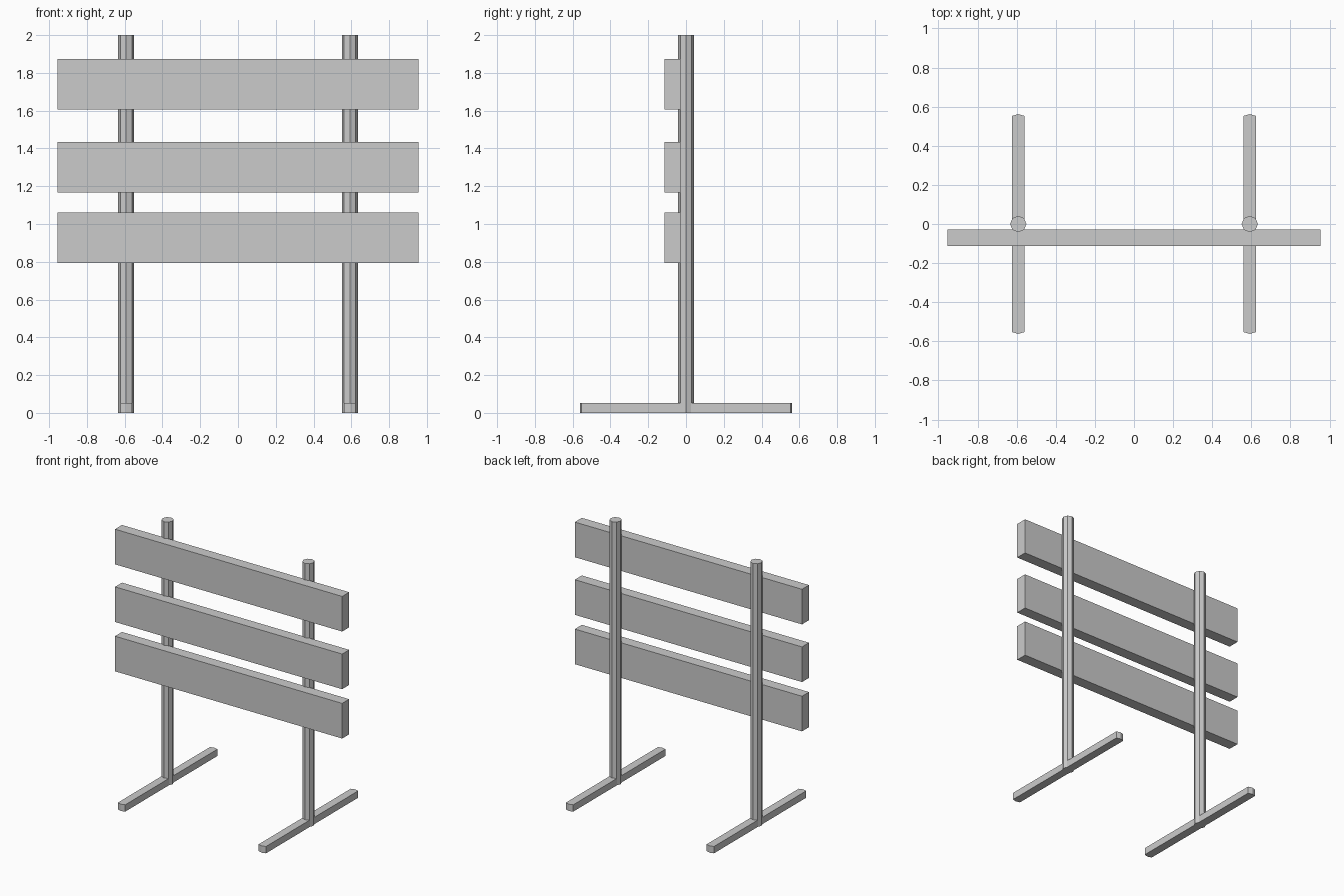
import bpy, bmesh, math

if "Cube" in bpy.data.objects:
    bpy.data.objects.remove(bpy.data.objects["Cube"])


def prism(name, outline, z0, z1):
    """Extrude a flat xy outline from z0 up to z1."""
    bm = bmesh.new()
    face = bm.faces.new([bm.verts.new((x, y, z0)) for x, y in outline])
    top = bmesh.ops.extrude_face_region(bm, geom=[face])
    verts = [g for g in top["geom"] if isinstance(g, bmesh.types.BMVert)]
    bmesh.ops.translate(bm, verts=verts, vec=(0, 0, z1 - z0))
    bmesh.ops.recalc_face_normals(bm, faces=bm.faces)
    mesh = bpy.data.meshes.new(name)
    bm.to_mesh(mesh)
    bm.free()
    obj = bpy.data.objects.new(name, mesh)
    bpy.context.collection.objects.link(obj)
    return obj


POST_X, POST_R = 0.592, 0.042
FOOT_W, FOOT_L, FOOT_TIP = 0.031, 0.553, 0.562

octagon = [(POST_R * math.cos(i * math.pi / 4), POST_R * math.sin(i * math.pi / 4))
           for i in range(8)]
foot_outline = [(-FOOT_W, -FOOT_L), (0, -FOOT_TIP), (FOOT_W, -FOOT_L),
                (FOOT_W, FOOT_L), (0, FOOT_TIP), (-FOOT_W, FOOT_L)]

# Upright posts and the floor feet they stand on
for side, sx in (("left", -1), ("right", 1)):
    prism(f"{side}_post", octagon, 0, 2).location.x = sx * POST_X
    prism(f"{side}_foot", foot_outline, 0, 0.052).location.x = sx * POST_X

# Three horizontal boards fixed to the front of the posts
board_outline = [(-0.955, -0.113), (0.955, -0.113), (0.955, -0.029), (-0.955, -0.029)]
for name, z in (("lower", 0.793), ("middle", 1.168), ("upper", 1.606)):
    prism(f"{name}_board", board_outline, z, z + 0.267)
